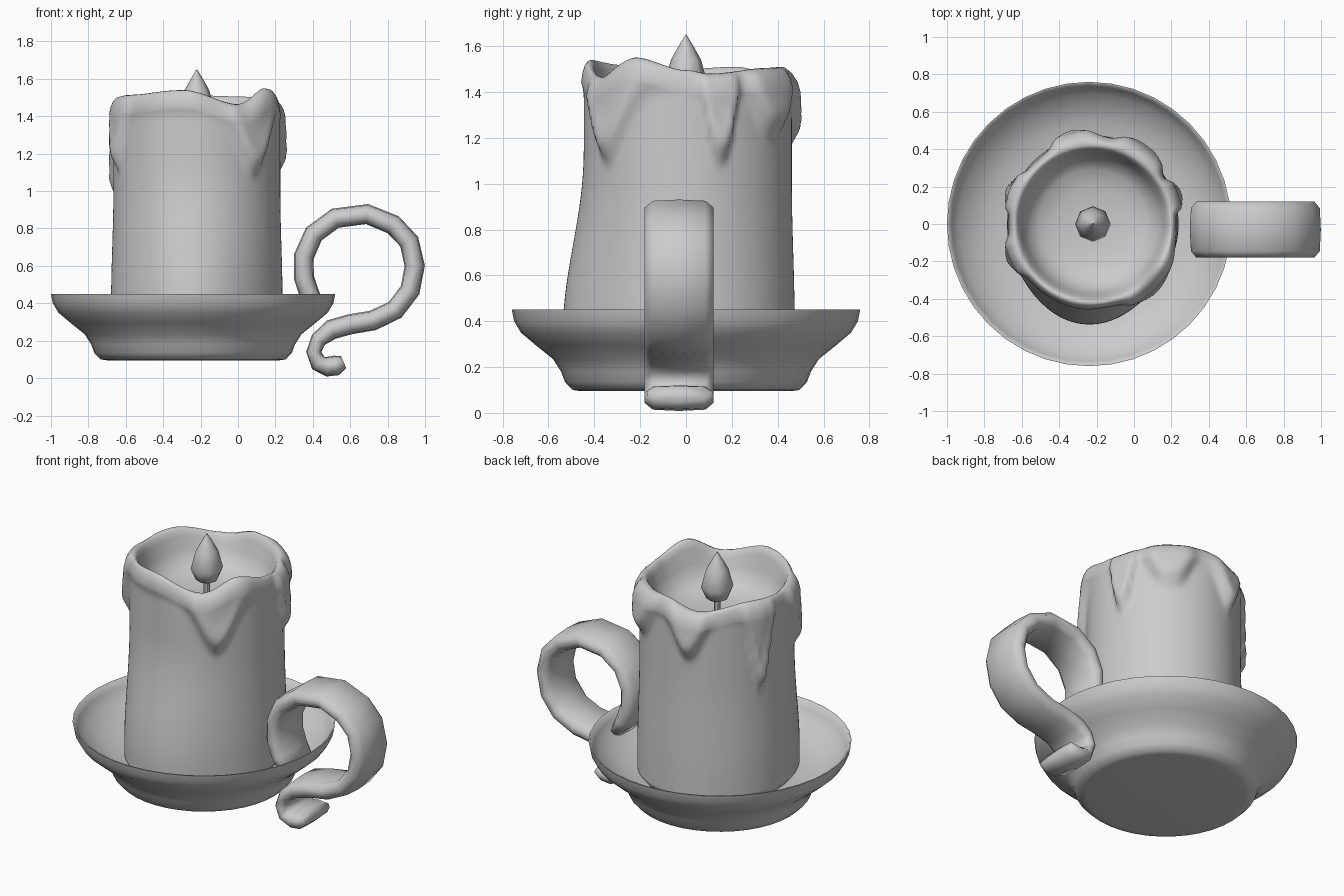
import bpy, bmesh
from math import sin, cos, pi, radians, exp
from mathutils import Vector

if "Cube" in bpy.data.objects:
    bpy.data.objects.remove(bpy.data.objects["Cube"])


def make_object(name, rings, angle=40):
    """Skin a list of equal-length closed rings and cap both ends."""
    bm = bmesh.new()
    vr = [[bm.verts.new(p) for p in ring] for ring in rings]
    n = len(rings[0])
    for a, b in zip(vr, vr[1:]):
        for i in range(n):
            j = (i + 1) % n
            bm.faces.new((a[i], a[j], b[j], b[i]))
    bm.faces.new(vr[0])
    bm.faces.new(vr[-1])
    bmesh.ops.recalc_face_normals(bm, faces=bm.faces)
    me = bpy.data.meshes.new(name)
    bm.to_mesh(me)
    bm.free()
    ob = bpy.data.objects.new(name, me)
    bpy.context.collection.objects.link(ob)
    bpy.ops.object.select_all(action='DESELECT')
    bpy.context.view_layer.objects.active = ob
    ob.select_set(True)
    bpy.ops.object.shade_smooth_by_angle(angle=radians(angle))
    return ob


def lathe(name, profile, cx, sides, angle=40):
    rings = [[(cx + r * cos(2 * pi * i / sides), r * sin(2 * pi * i / sides), z)
              for i in range(sides)] for r, z in profile]
    return make_object(name, rings, angle)


def smooth(t):
    t = max(0.0, min(1.0, t))
    return t * t * (3 - 2 * t)


def bump(deg, centre, width, power=2):
    d = (deg - centre + 180) % 360 - 180
    return exp(-abs(d / width) ** power)


# Dish: flared saucer with a small foot
lathe("dish", [(0.02, 0.095), (0.46, 0.095), (0.495, 0.10), (0.528, 0.135), (0.545, 0.18),
               (0.58, 0.235), (0.655, 0.295), (0.72, 0.35), (0.75, 0.40), (0.76, 0.45),
               (0.752, 0.45), (0.735, 0.405), (0.695, 0.36), (0.63, 0.31),
               (0.54, 0.27), (0.40, 0.25), (0.02, 0.25)], -0.24, 40, 75)

# Candle: wax column with wavy rim, running drips and a melted hollow
CX, SIDES = -0.22, 144
RIM = [(0, 1.495), (14, 1.48), (55, 1.505), (82, 1.51), (110, 1.46), (150, 1.51),
       (180, 1.50), (215, 1.515), (260, 1.54), (301, 1.465), (329, 1.55), (360, 1.495)]
# drip: angle, depth, half width, sharpness
DRIPS = [(312, 0.32, 17, 2), (19, 0.32, 9, 3), (55, 0.20, 16, 3), (104, 0.25, 13, 2),
         (158, 0.46, 9, 2), (203, 0.30, 10, 2)]


def rim_height(deg):
    for (a, h), (b, k) in zip(RIM, RIM[1:]):
        if a <= deg <= b:
            return h + (k - h) * smooth((deg - a) / (b - a))


def outer_radius(deg, z):
    edge = 1.43 - sum(d * bump(deg, a, w, p) for a, d, w, p in DRIPS)
    drip = max(bump(deg, a, w, p) for a, d, w, p in DRIPS)
    wax = smooth((z - edge + 0.05) / 0.13)
    tip = exp(-((z - edge - 0.08) / 0.09) ** 2)
    r = 0.446 + 0.012 * smooth((1.0 - z) / 0.6)
    r += 0.08 * bump(deg, 265, 38) * smooth((1.15 - z) / 0.8)      # lean of the foot
    r += 0.016 * bump(deg, 85, 40)
    return r + wax * (0.024 + 0.012 * drip) + 0.018 * tip * drip


rings = []
angles = [360 * i / SIDES for i in range(SIDES)]


def add_ring(fn):
    ring = []
    for deg in angles:
        r, z = fn(deg, rim_height(deg))
        ring.append((CX + r * cos(radians(deg)), r * sin(radians(deg)), z))
    rings.append(ring)


add_ring(lambda d, h: (outer_radius(d, 0.3) - 0.04, 0.24))
ROWS = 70
for k in range(ROWS + 1):
    def side(d, h, t=k / ROWS):
        z = 0.29 + t * (h - 0.09 - 0.29)
        return outer_radius(d, z), z
    add_ring(side)
for f, dz in [(0.85, 0.05), (0.6, 0.02), (0.3, 0.004), (0.0, 0.0)]:   # rounded lip
    add_ring(lambda d, h, f=f, dz=dz:
             (0.42 + f * (outer_radius(d, h - 0.09) - 0.42), h - dz))
add_ring(lambda d, h: (0.405, h - 0.012))
add_ring(lambda d, h: (0.39, h - 0.045))
for r, z, w in [(0.37, 1.385, 0.5), (0.34, 1.325, 0.2), (0.29, 1.285, 0.05),
                (0.2, 1.26, 0), (0.1, 1.25, 0), (0.01, 1.248, 0)]:    # melted hollow
    add_ring(lambda d, h, r=r, z=z, w=w: (r, z + w * (h - 1.5)))
make_object("candle", rings, 120)

# Wick and flame
lathe("wick", [(0.02, 1.23), (0.02, 1.37)], CX, 8)
lathe("flame", [(0.015, 1.335), (0.065, 1.36), (0.095, 1.43), (0.066, 1.54),
                (0.035, 1.595), (0.002, 1.65)], CX, 8, 45)

# Handle: broad strap swept along a curl in the xz plane
PATH = [(0.44, 0.36), (0.385, 0.44), (0.352, 0.54), (0.352, 0.65), (0.405, 0.77),
        (0.52, 0.855), (0.69, 0.877), (0.83, 0.82), (0.915, 0.73), (0.945, 0.60),
        (0.92, 0.47), (0.84, 0.365), (0.72, 0.308), (0.60, 0.288), (0.50, 0.26),
        (0.43, 0.205), (0.405, 0.14), (0.43, 0.08), (0.48, 0.062), (0.525, 0.068),
        (0.565, 0.085)]
SECTION = [(0.15, -0.02), (0.15, 0.02), (0.115, 0.052), (0, 0.058), (-0.115, 0.052),
           (-0.15, 0.02), (-0.15, -0.02), (-0.115, -0.052), (0, -0.058), (0.115, -0.052)]
strap = []
last = len(PATH) - 1
for i, (x, z) in enumerate(PATH):
    a, b = PATH[max(i - 1, 0)], PATH[min(i + 1, last)]
    t = Vector((b[0] - a[0], b[1] - a[1])).normalized()
    s = {15: 0.75, 16: 0.7, 17: 0.8, 0: 0.7, last: 0.6}.get(i, 0.93)
    w = 0.93 if i in (0, last) else 1
    strap.append([(x - t.y * v * s, -0.03 + u * w, z + t.x * v * s) for u, v in SECTION])
make_object("handle", strap, 85)
